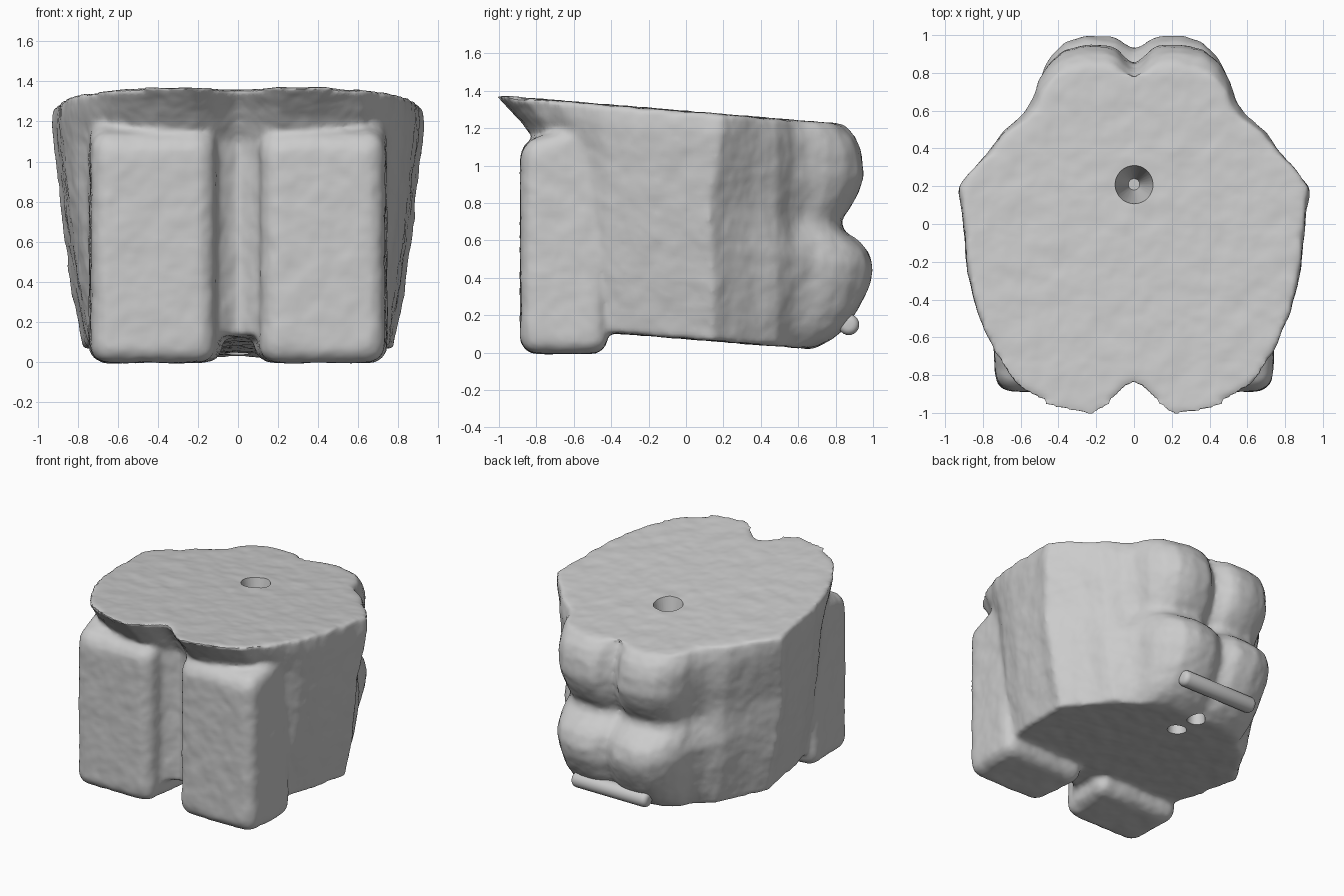
import bpy, bmesh, math
from mathutils import Vector, Matrix

if "Cube" in bpy.data.objects:
    bpy.data.objects.remove(bpy.data.objects["Cube"])


def lerp_table(table, t):
    for (a, va), (b, vb) in zip(table, table[1:]):
        if t <= b:
            return va + (vb - va) * (t - a) / (b - a)
    return table[-1][1]


def to_object(name, bm):
    bmesh.ops.recalc_face_normals(bm, faces=bm.faces)
    mesh = bpy.data.meshes.new(name)
    bm.to_mesh(mesh)
    bm.free()
    ob = bpy.data.objects.new(name, mesh)
    bpy.context.collection.objects.link(ob)
    return ob


# Half outline seen from above, front centre to back centre
HALF = [(0, -.83), (.05, -.86), (.13, -.94), (.22, -1.0), (.35, -.98), (.5, -.93),
        (.63, -.85), (.75, -.68), (.84, -.47), (.89, -.25), (.91, -.05), (.92, .08),
        (.94, .2), (.87, .29), (.77, .39), (.69, .49), (.58, .58), (.53, .66),
        (.5, .76), (.45, .85), (.37, .92), (.25, .95), (.14, .945), (.09, .92),
        (.05, .87), (0, .83)]
# How far the back and front reach, how wide it is, how deep the rear cleft is, by relative height
BACK = [(0, .68), (.04, .77), (.1, .85), (.2, .93), (.3, .985), (.38, 1.0), (.46, .97),
        (.5, .91), (.53, .84), (.58, .83), (.62, .87), (.7, .92), (.78, .955), (.88, .94),
        (.95, .905), (1, .84)]
FRONT = [(0, -.8), (.8, -.8), (.88, -.87), (.95, -.95), (1, -1.02)]
WIDTH = [(0, .83), (.25, .89), (.5, .935), (.75, .97), (.92, .995), (1, .985)]
LOBE = [(0, .98), (.15, 1.05), (.4, 1.08), (.52, 1.0), (.58, .97), (.75, 1.02), (.9, 1.03), (1, .99)]
CLEFT = [(0, .4), (.4, .5), (.6, .7), (.85, .9), (1, 1)]
RIDGE = [(0, -.07), (.3, -.07), (.6, -.1), (.8, -.04), (1, 0)]


def body_point(x, y, t):
    if 0 < y < .5:
        y += lerp_table(RIDGE, t) * (1 - abs(y - .25) / .25)
    if y > .3:
        if abs(x) < .14:
            y = .95 + (y - .95) * lerp_table(CLEFT, t)
        x *= 1 + (lerp_table(LOBE, t) - 1) * min(1, (y - .3) / .3)
    if y > .5:
        y = .5 + (y - .5) * (lerp_table(BACK, t) - .5) / .45
    elif y < -.3:
        y = -.3 + (y + .3) * (lerp_table(FRONT, t) + .3) / -.7
    x *= lerp_table(WIDTH, t)
    low, high = .075 - .08 * y, 1.29 - .083 * y
    return Vector((x, y, low + (high - low) * t))


# Main body: stacked outlines with flat sloping caps
bm = bmesh.new()
outline = HALF + [(-x, y) for x, y in HALF[-2:0:-1]]
LEVELS = 40
rings = [[bm.verts.new(body_point(x, y, i / LEVELS)) for x, y in outline]
         for i in range(LEVELS + 1)]
n = len(outline)
for lower, upper in zip(rings, rings[1:]):
    for j in range(n):
        k = (j + 1) % n
        bm.faces.new((lower[j], lower[k], upper[k], upper[j]))
bm.faces.new(rings[0][::-1])
bm.faces.new(rings[-1])
bmesh.ops.triangulate(bm, faces=[f for f in bm.faces if len(f.verts) > 4])
body = to_object("body", bm)


# Upright front blocks, tapered in plan, with a top that slopes into the body
def block(side):
    b = bmesh.new()
    bmesh.ops.create_cube(b, size=1)
    for v in b.verts:
        outer, rear, top = v.co.x * side > 0, v.co.y > 0, v.co.z > 0
        v.co.x = side * ((.73 if outer else .12) + (0 if not rear else (.02 if outer else -.05)))
        v.co.y = -.42 if rear else -.885
        v.co.z = -.005 if not top else (1.28 if rear else 1.12)
    bmesh.ops.bevel(b, geom=b.edges[:], offset=.085, segments=5, profile=.5, affect='EDGES')
    return to_object("front_block", b)


blocks = [block(s) for s in (-1, 1)]
bpy.ops.object.select_all(action='DESELECT')
for ob in blocks + [body]:
    ob.select_set(True)
bpy.context.view_layer.objects.active = body
bpy.ops.object.join()

# Fuse, soften and roughen the surface
remesh = body.modifiers.new("fuse", 'REMESH')
remesh.mode = 'VOXEL'
remesh.voxel_size = .018
soften = body.modifiers.new("soften", 'SMOOTH')
soften.factor, soften.iterations = .5, 9
grain = bpy.data.textures.new("grain", 'CLOUDS')
grain.noise_scale = .12
rough = body.modifiers.new("rough", 'DISPLACE')
rough.texture, rough.strength, rough.mid_level = grain, .014, .5


# Pits in the top and the underside
def pit(name, y, z, depth, r_low, r_high):
    b = bmesh.new()
    bmesh.ops.create_cone(b, cap_ends=True, segments=32, radius1=r_low, radius2=r_high,
                          depth=depth, matrix=Matrix.Translation((0, y, z)))
    cutter = to_object(name, b)
    cutter.hide_render = True
    cut = body.modifiers.new(name, 'BOOLEAN')
    cut.operation, cut.object, cut.solver = 'DIFFERENCE', cutter, 'EXACT'
    return cutter


cutters = [pit("top_pit_cutter", .21, 1.2, .5, .03, .14),
           pit("under_pit_cutter", .45, .05, .3, .08, .05),
           pit("rear_pit_cutter", .65, .05, .2, .07, .05)]

# Apply the modifiers and drop the cutters
bpy.context.view_layer.update()
final = bpy.data.meshes.new_from_object(body.evaluated_get(bpy.context.evaluated_depsgraph_get()))
body.modifiers.clear()
body.data = final
for c in cutters:
    bpy.data.objects.remove(c)

# Rounded crossbar under the back lobes
bm = bmesh.new()
bmesh.ops.create_cone(bm, cap_ends=True, segments=24, radius1=.056, radius2=.056, depth=.62,
                      matrix=Matrix.Translation((0, .87, .15)) @ Matrix.Rotation(math.pi / 2, 4, 'Y'))
rims = [e for e in bm.edges if abs(e.verts[0].co.x - e.verts[1].co.x) < .01]
bmesh.ops.bevel(bm, geom=rims, offset=.035, segments=4, profile=.5, affect='EDGES')
bar = to_object("crossbar", bm)

bpy.ops.object.select_all(action='DESELECT')
for ob in (body, bar):
    ob.select_set(True)
bpy.context.view_layer.objects.active = body
bpy.ops.object.shade_smooth_by_angle(angle=math.radians(50))
